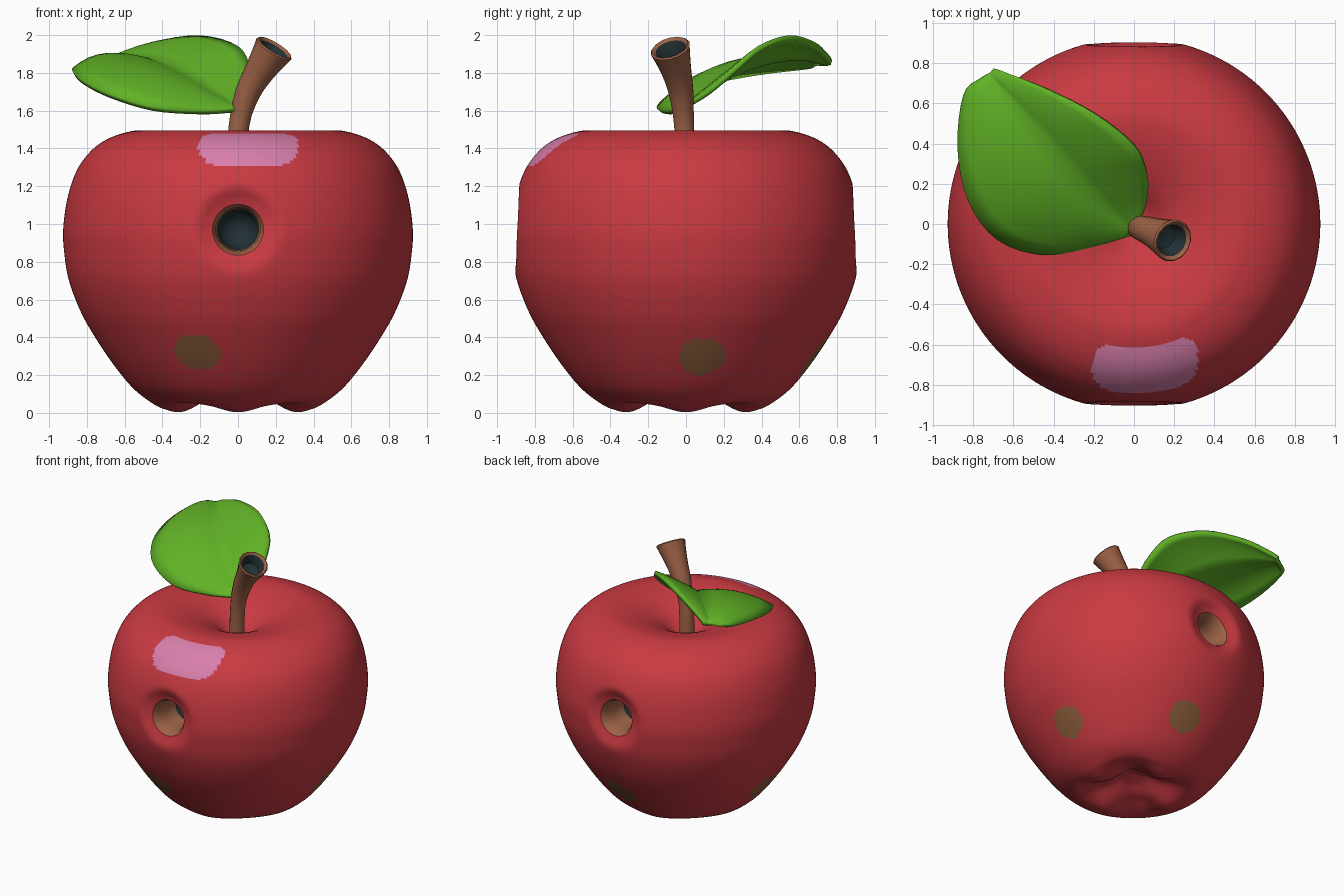
import bpy, bmesh, math
from mathutils import Vector

if "Cube" in bpy.data.objects:
    bpy.data.objects.remove(bpy.data.objects["Cube"])


def material(name, r, g, b):
    lin = [((c / 255 + 0.055) / 1.055) ** 2.4 for c in (r, g, b)]
    m = bpy.data.materials.new(name)
    m.diffuse_color = (*lin, 1)
    m.use_nodes = True
    m.node_tree.nodes["Principled BSDF"].inputs["Base Color"].default_value = m.diffuse_color
    return m


RED = material("apple_red", 202, 58, 66)
PINK = material("highlight_pink", 217, 127, 172)
SPOT = material("bruise_brown", 140, 92, 58)
WOOD = material("wood_brown", 160, 100, 72)
DARK = material("hollow_dark", 34, 48, 52)
GREEN = material("leaf_green", 97, 178, 38)


def smooth_path(points, n):
    """Catmull-Rom resampling with n steps per segment."""
    p = [Vector(q) for q in points]
    p = [2 * p[0] - p[1]] + p + [2 * p[-1] - p[-2]]
    out = []
    for a, b, c, d in zip(p, p[1:], p[2:], p[3:]):
        for k in range(n):
            t = k / n
            out.append(0.5 * (2 * b + (c - a) * t + (2 * a - 5 * b + 4 * c - d) * t * t
                              + (3 * b - a - 3 * c + d) * t ** 3))
    return out + [p[-2].copy()]


def loft(name, rings, mats, closed=True, band_mat=lambda i: 0):
    bm = bmesh.new()
    vs = [[bm.verts.new(p) for p in ring] for ring in rings]
    n = len(rings[0])
    for i in range(len(rings) - 1):
        for j in range(n if closed else n - 1):
            k = (j + 1) % n
            f = bm.faces.new((vs[i][j], vs[i + 1][j], vs[i + 1][k], vs[i][k]))
            f.material_index = band_mat(i)
    bmesh.ops.remove_doubles(bm, verts=bm.verts, dist=1e-5)
    me = bpy.data.meshes.new(name)
    bm.to_mesh(me)
    bm.free()
    for m in mats:
        me.materials.append(m)
    ob = bpy.data.objects.new(name, me)
    bpy.context.collection.objects.link(ob)
    return ob


def finish(ob, angle=45):
    ob.data.polygons.foreach_set("use_smooth", [True] * len(ob.data.polygons))
    ob.data.set_sharp_from_angle(angle=math.radians(angle))


# ---- apple body: lathed profile with four lobes underneath
PROFILE = [(0, 1.3), (.08, 1.315), (.2, 1.4), (.35, 1.465), (.5, 1.495), (.6, 1.483),
           (.7, 1.445), (.78, 1.385), (.85, 1.29), (.9, 1.15), (.925, .98), (.92, .85),
           (.895, .7), (.83, .53), (.75, .39), (.655, .25), (.555, .13), (.46, .055),
           (.39, .02), (.3, .005), (.2, .05), (.1, .13), (0, .17)]
SEG = 240
HOLE_Z, HOLE_R = 0.97, 0.135


def rim_depth(z):
    return 0.865 - 0.1 * (z - HOLE_Z)


rings = []
for p in smooth_path([(*q, 0) for q in PROFILE], 7):
    r, z = max(p.x, 0), p.y
    ring = []
    for j in range(SEG):
        a = math.tau * j / SEG
        lobe = 0
        if z < 0.5:
            lobe = 0.035 * (1 - math.cos(4 * a)) * math.exp(-((r - .28) / .13) ** 2)
            lobe *= min(r / .1, 1)
        ring.append((r * math.cos(a), r * math.sin(a), z + lobe))
    rings.append(ring)
apple = loft("apple_body", rings, [RED, PINK, SPOT])

bm = bmesh.new()
bm.from_mesh(apple.data)
# highlight capsule and four bruises, chosen by position on the skin
for f in bm.faces:
    c = f.calc_center_median()
    r, ang = math.hypot(c.x, c.y), math.atan2(c.y, c.x)
    w = 0.5 * ((c.z - 1.39) - (r - .72))
    if c.y < 0 and c.z > 1.2 and math.hypot(max(abs(c.x - .055) - .165, 0), w) < .1:
        f.material_index = 1
    for deg, zc in ((7, .3), (82, .3), (178, .3), (252, .32)):
        d = (ang - math.radians(deg) + math.pi) % math.tau - math.pi
        if .1 < c.z < .6 and math.hypot(d * r / .125, (c.z - zc) / .098) < 1:
            f.material_index = 2


# open the front and back holes, round their edge and press the skin inwards
def dist(c):
    return math.hypot(c.x, c.z - HOLE_Z)


hole = [f for f in bm.faces if abs(f.calc_center_median().y) > .6
        and dist(f.calc_center_median()) < HOLE_R]
bmesh.ops.delete(bm, geom=hole, context='FACES')
for v in bm.verts:
    if abs(v.co.y) < .6 or dist(v.co) > .3:
        continue
    if v.is_boundary:
        k = HOLE_R / dist(v.co)
        v.co.x *= k
        v.co.z = HOLE_Z + (v.co.z - HOLE_Z) * k
    t = min(max((.25 - dist(v.co)) / (.25 - HOLE_R), 0), 1)
    t = t * t * (3 - 2 * t)
    s = math.copysign(1, v.co.y)
    v.co.y += (s * rim_depth(v.co.z) - v.co.y) * t
bm.to_mesh(apple.data)
bm.free()
finish(apple)

# ---- tunnel mouths: brown walls with a dark end
CUP = [(0, .4), (.085, .36), (.108, .24), (.11, .12), (.118, .03), (HOLE_R + .002, 0)]
for side, label in ((-1, "front"), (1, "back")):
    rings = []
    for rad, deep in CUP:
        ring = []
        for j in range(32):
            a = math.tau * j / 32
            z = HOLE_Z + rad * math.sin(a)
            ring.append((-side * rad * math.cos(a), side * (rim_depth(z) - deep), z))
        rings.append(ring)
    finish(loft(label + "_hole", rings, [WOOD, DARK], band_mat=lambda i: int(i < 2)), 60)

# ---- stem: bent, flaring tube with a hollow cut end
path = smooth_path([(.195, -.085, 1.935), (.115, -.05, 1.81), (.05, -.025, 1.69),
                    (.005, -.01, 1.52), (-.01, 0, 1.25)], 3)
radii = [p.x for p in smooth_path([(.108, 0, 0), (.08, 0, 0), (.066, 0, 0),
                                   (.054, 0, 0), (.056, 0, 0)], 3)]
top_axis = Vector((.5, -.26, .82)).normalized()


def circle(c, axis, r):
    e1 = Vector((0, 1, 0)).cross(axis).normalized()
    e2 = axis.cross(e1)
    return [c + r * (e1 * math.cos(a) + e2 * math.sin(a))
            for a in (math.tau * j / 14 for j in range(14))]


rings = [circle(path[0] - top_axis * d, top_axis, r)
         for r, d in ((0, .11), (.062, .09), (.083, .012), (.1, 0))]
for i, (c, r) in enumerate(zip(path, radii)):
    axis = top_axis if i == 0 else (path[i - 1] - path[min(i + 1, len(path) - 1)]).normalized()
    rings.append(circle(c - axis * (.008 if i == 0 else 0), axis, r))
finish(loft("stem", rings, [WOOD, DARK], band_mat=lambda i: int(i < 2)), 40)

# ---- leaf: left edge, midrib and right edge rails, lofted and thickened
LEFT = [(-.02, -.05, 1.6), (-.2, -.1, 1.59), (-.45, -.145, 1.61), (-.68, -.07, 1.68),
        (-.82, .12, 1.75), (-.87, .38, 1.8), (-.84, .64, 1.83), (-.76, .71, 1.84)]
MID = [(0, -.03, 1.61), (-.1, .06, 1.67), (-.2, .16, 1.74), (-.32, .29, 1.81),
       (-.45, .44, 1.86), (-.58, .59, 1.88), (-.68, .7, 1.865), (-.71, .75, 1.85)]
RIGHT = [(.02, -.01, 1.62), (.06, .12, 1.7), (.065, .25, 1.81), (0, .39, 1.93),
         (-.2, .55, 1.985), (-.45, .68, 1.95), (-.62, .745, 1.89), (-.69, .77, 1.855)]
rails = [smooth_path(r, 4) for r in (LEFT, MID, RIGHT)]
rings = []
for i, (l, m, r) in enumerate(zip(*rails)):
    swell = math.sin(math.pi * i / (len(rails[0]) - 1))
    ring = []
    for k in range(-6, 7):
        t = abs(k) / 6
        p = m.lerp(l if k < 0 else r, t)
        p.z += (.055 if k < 0 else .012) * 4 * t * (1 - t) * swell
        ring.append(p)
    rings.append(ring[::-1])
leaf = loft("leaf", rings, [GREEN], closed=False)
finish(leaf, 60)
mod = leaf.modifiers.new("thickness", 'SOLIDIFY')
mod.thickness = .03
mod.offset = 0
